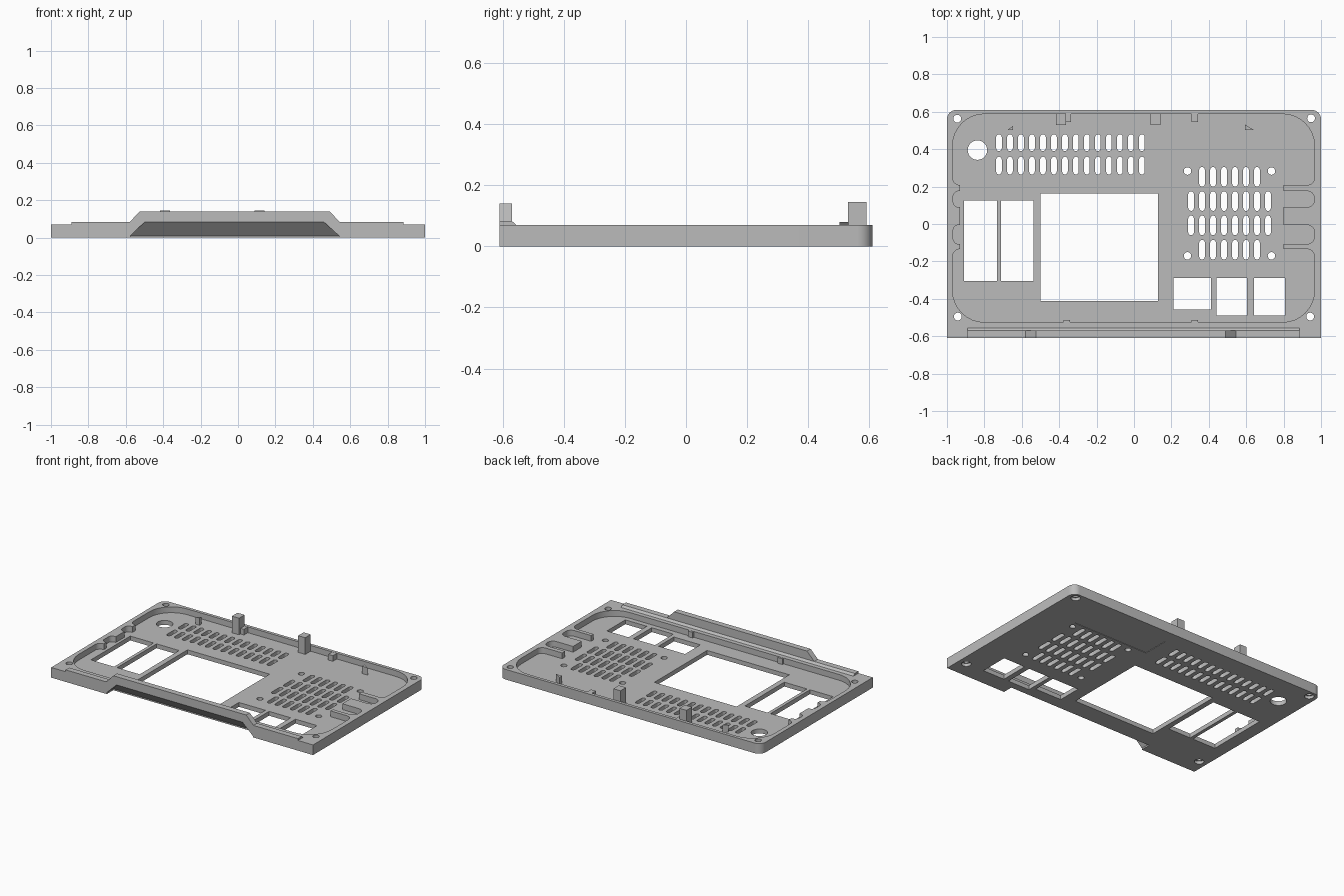
import bpy, bmesh
from math import sin, cos, pi, radians
from mathutils import Vector

if "Cube" in bpy.data.objects:
    bpy.data.objects.remove(bpy.data.objects["Cube"])

grey = bpy.data.materials.new("plain_grey")
grey.use_nodes = True
grey.diffuse_color = (0.5, 0.5, 0.5, 1)
grey.node_tree.nodes["Principled BSDF"].inputs["Base Color"].default_value = (0.5, 0.5, 0.5, 1)

TOP, FLOOR = 0.07, 0.03
FRONT, BACK = -0.61, 0.61


def finish(name, bm):
    bmesh.ops.recalc_face_normals(bm, faces=bm.faces)
    mesh = bpy.data.meshes.new(name)
    bm.to_mesh(mesh)
    bm.free()
    mesh.materials.append(grey)
    obj = bpy.data.objects.new(name, mesh)
    bpy.context.collection.objects.link(obj)
    return obj


def add_prism(bm, outline, lo, hi, axis="z"):
    """Extrude a 2D outline along an axis."""
    place = {"x": lambda a, b, h: (h, a, b),
             "y": lambda a, b, h: (a, h, b),
             "z": lambda a, b, h: (a, b, h)}[axis]
    rings = [[bm.verts.new(place(a, b, h)) for a, b in outline] for h in (lo, hi)]
    bm.faces.new(rings[0])
    bm.faces.new(rings[1])
    n = len(outline)
    for i in range(n):
        j = (i + 1) % n
        bm.faces.new((rings[0][i], rings[0][j], rings[1][j], rings[1][i]))


def prism(name, outline, lo, hi, axis="z"):
    bm = bmesh.new()
    add_prism(bm, outline, lo, hi, axis)
    return finish(name, bm)


def rounded(x0, x1, y0, y1, front=0, back=0, steps=8):
    """Rectangle outline with separate radii for front and back corners."""
    pts = []
    corners = ((x1, y1, back, -1, -1), (x0, y1, back, 1, -1),
               (x0, y0, front, 1, 1), (x1, y0, front, -1, 1))
    for k, (x, y, r, sx, sy) in enumerate(corners):
        if r == 0:
            pts.append((x, y))
            continue
        for i in range(steps + 1):
            a = (k + i / steps) * pi / 2
            pts.append((x + sx * r + r * cos(a), y + sy * r + r * sin(a)))
    return pts


def circle(x, y, r, n=24):
    return [(x + r * cos(2 * pi * i / n), y + r * sin(2 * pi * i / n)) for i in range(n)]


def slot(x, y0, y1, w=0.015):
    arc = [pi * i / 8 for i in range(9)]
    return ([(x + w * cos(a), y1 - w + w * sin(a)) for a in arc] +
            [(x - w * cos(a), y0 + w - w * sin(a)) for a in arc])


def boolean(target, tool, operation):
    mod = target.modifiers.new("cut", "BOOLEAN")
    mod.operation, mod.solver, mod.object = operation, "EXACT", tool
    bpy.context.view_layer.objects.active = target
    bpy.ops.object.modifier_apply(modifier=mod.name)
    bpy.data.objects.remove(tool)


# Base plate, rounded at the back only
plate = prism("base_plate", rounded(-1, 1, FRONT, BACK, 0, 0.05), 0, TOP)

# Low ridge and raised lip along the front
ridge = prism("front_ridge", [(FRONT, 0.05), (FRONT, 0.083), (-0.57, 0.083),
                              (-0.555, TOP), (-0.555, 0.05)], -0.89, 0.885, "x")
boolean(plate, ridge, "UNION")
lip = prism("front_lip", [(-0.58, 0.06), (-0.58, 0.083), (-0.525, 0.14),
                          (0.49, 0.14), (0.545, 0.083), (0.545, 0.06)], FRONT, -0.57, "y")
boolean(plate, lip, "UNION")

# Sloped finger recess under the lip
bm = bmesh.new()
for x_low, x_high in ((-0.575, -0.5), (0.54, 0.46)):
    for p in ((x_low, -0.65, -0.01), (x_low, -0.54, -0.01), (x_low, -0.65, 0.01),
              (x_low, -0.54, 0.01), (x_high, -0.65, 0.083), (x_high, FRONT, 0.083)):
        bm.verts.new(Vector(p))
bmesh.ops.convex_hull(bm, input=bm.verts)
boolean(plate, finish("recess_cutter", bm), "DIFFERENCE")

# Inner tray: two wide ends, a narrower middle and side bays
tray = [rounded(-0.97, 0.965, 0.208, 0.588, 0.04, 0.17),
        rounded(-0.97, 0.965, -0.525, -0.134, 0.17, 0.04),
        rounded(-0.93, 0.80, -0.3, 0.4)]
for y0, y1 in ((0.09, 0.176), (-0.107, -0.005)):
    tray.append(rounded(0.7, 0.965, y0, y1, 0.04, 0.04))
    tray.append(rounded(-0.967, -0.85, y0, y1, 0.03, 0.03))
for outline in tray:
    boolean(plate, prism("tray_cutter", outline, FLOOR, 0.2), "DIFFERENCE")

# Through openings: windows, vents and round holes
holes = [rounded(*w) for w in ((-0.91, -0.733, -0.305, 0.125), (-0.71, -0.537, -0.305, 0.125),
                               (-0.50, 0.128, -0.413, 0.163), (0.21, 0.412, -0.457, -0.29),
                               (0.44, 0.605, -0.49, -0.29), (0.642, 0.807, -0.49, -0.29))]
for i in range(14):
    x = -0.722 + 0.0588 * i
    holes += [slot(x, 0.39, 0.48), slot(x, 0.265, 0.36)]
for i in range(8):
    x = 0.305 + 0.0588 * i
    holes += [slot(x, 0.07, 0.175), slot(x, -0.06, 0.045)]
    if 0 < i < 7:
        holes += [slot(x, 0.2, 0.305), slot(x, -0.19, -0.085)]
holes += [circle(x, y, 0.02) for x in (0.286, 0.735) for y in (0.283, -0.17)]
holes.append(circle(-0.837, 0.395, 0.052, 32))
screws = [(-0.945, 0.563), (0.947, 0.565), (-0.942, -0.495), (0.942, -0.495)]
holes += [circle(x, y, 0.021) for x, y in screws]
bm = bmesh.new()
for outline in holes:
    add_prism(bm, outline, -0.1, 0.2)
boolean(plate, finish("hole_cutter", bm), "DIFFERENCE")

# Screw head counterbores and a shallow label panel underneath
bm = bmesh.new()
for x, y in screws:
    add_prism(bm, circle(x, y, 0.03), -0.1, 0.02)
add_prism(bm, rounded(0.175, 0.75, 0.325, 0.51), -0.1, 0.003)
boolean(plate, finish("underside_cutter", bm), "DIFFERENCE")

# Tall clips at the back
for side, x in (("right", -0.39), ("left", 0.115)):
    prism(side + "_clip", rounded(x - 0.027, x + 0.027, 0.53, 0.59), FLOOR - 0.01, 0.145)

# Small stops on the tray walls
stops = (("back_right", -0.355, 0.545, 0.595), ("back_left", 0.325, 0.545, 0.595),
         ("front_right", -0.36, -0.535, -0.512), ("front_left", 0.325, -0.535, -0.512))
for name, x, y0, y1 in stops:
    prism(name + "_stop", rounded(x - 0.018, x + 0.018, y0, y1), FLOOR - 0.01, TOP - 0.001)

# Triangular locating posts
prism("right_post", [(-0.675, 0.503), (-0.647, 0.503), (-0.647, 0.525)], FLOOR - 0.01, 0.08)
prism("left_post", [(0.593, 0.503), (0.64, 0.503), (0.593, 0.532)], FLOOR - 0.01, 0.08)

# Smooth the round walls, keep edges sharp
bpy.ops.object.select_all(action="DESELECT")
plate.select_set(True)
bpy.context.view_layer.objects.active = plate
bpy.ops.object.shade_smooth_by_angle(angle=radians(30))
